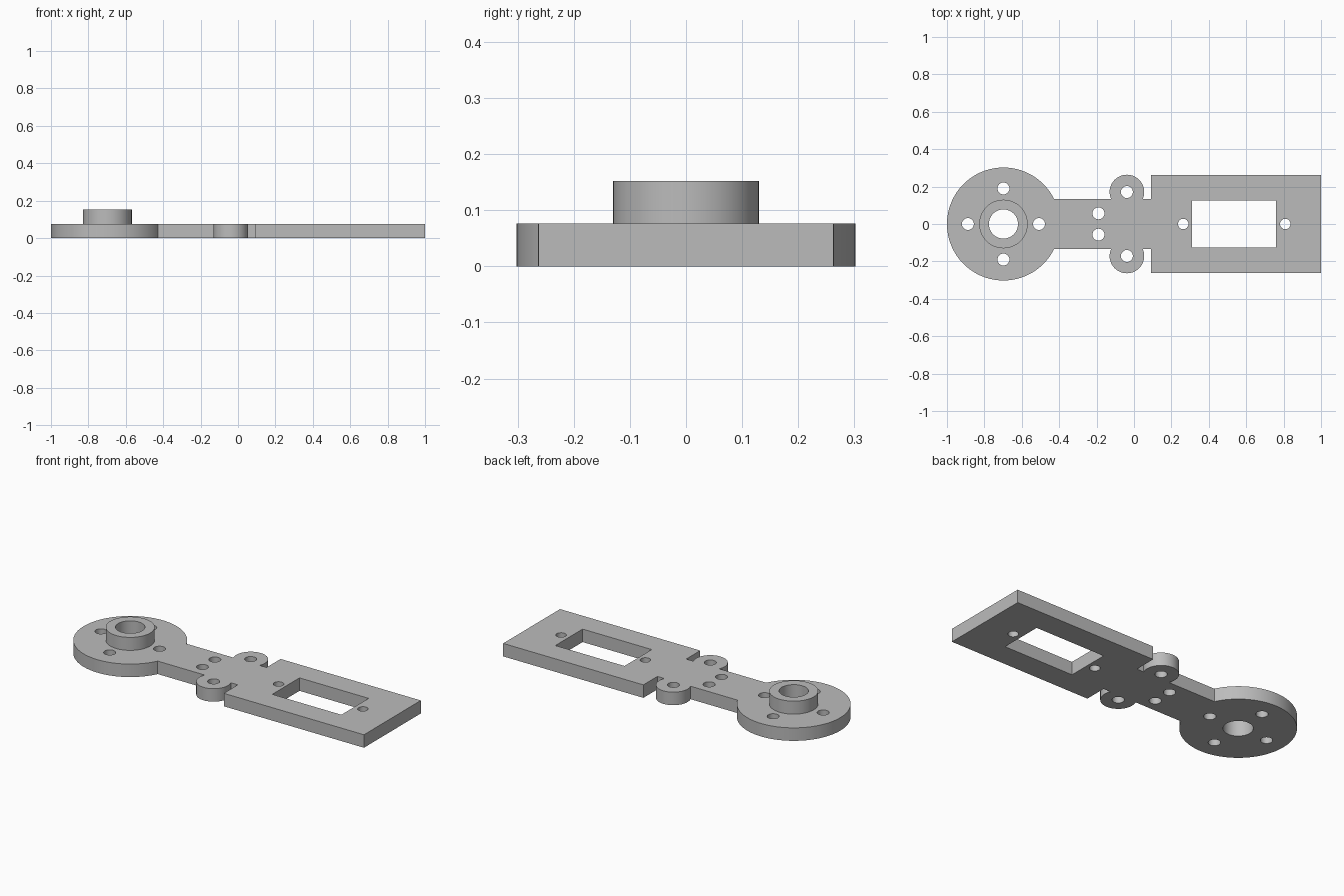
import bpy, bmesh
from math import sin, cos, asin, pi, sqrt

if "Cube" in bpy.data.objects:
    bpy.data.objects.remove(bpy.data.objects["Cube"], do_unlink=True)

grey = bpy.data.materials.new("plain grey")
grey.use_nodes = True
grey.diffuse_color = (0.5, 0.5, 0.5, 1)
grey.node_tree.nodes["Principled BSDF"].inputs["Base Color"].default_value = grey.diffuse_color


def arc(x, y, r, start=0.0, end=2 * pi, n=48):
    """Points on an arc; a full circle leaves out the repeated end point."""
    full = abs(end - start - 2 * pi) < 1e-6
    count = n if full else n + 1
    return [(x + r * cos(start + (end - start) * i / n),
             y + r * sin(start + (end - start) * i / n)) for i in range(count)]


def slab(name, loops, bottom, top):
    """Extruded profile: first loop is the outline, the others are openings."""
    bm = bmesh.new()
    edges = []
    for loop in loops:
        verts = [bm.verts.new((x, y, bottom)) for x, y in loop]
        edges += [bm.edges.new((v, verts[i - 1])) for i, v in enumerate(verts)]
    bmesh.ops.triangle_fill(bm, edges=edges, use_beauty=True, normal=(0, 0, 1))
    result = bmesh.ops.extrude_face_region(bm, geom=bm.faces[:], use_keep_orig=True)
    for item in result["geom"]:
        if isinstance(item, bmesh.types.BMVert):
            item.co.z = top
    bmesh.ops.recalc_face_normals(bm, faces=bm.faces[:])
    mesh = bpy.data.meshes.new(name)
    bm.to_mesh(mesh)
    bm.free()
    mesh.materials.append(grey)
    obj = bpy.data.objects.new(name, mesh)
    bpy.context.collection.objects.link(obj)
    bpy.ops.object.select_all(action="DESELECT")
    obj.select_set(True)
    bpy.context.view_layer.objects.active = obj
    bpy.ops.object.shade_smooth_by_angle(angle=0.5)
    return obj


THICK, BOSS_TOP = 0.076, 0.152
DISC_X, DISC_R = -0.698, 0.302
ARM = 0.133
EAR_X, EAR_Y, EAR_R = -0.038, 0.171, 0.0925
BODY_X, BODY_Y = 0.092, 0.263
BORE_R, HOLE_R, SCREW_R = 0.078, 0.032, 0.028

# Outline: round end, arm, ear and rectangular body; lower half then mirrored
disc_angle = asin(ARM / DISC_R)
ear_angle = asin((EAR_Y - ARM) / EAR_R)
lower = arc(DISC_X, 0, DISC_R, pi, 2 * pi - disc_angle, 40)
lower += arc(EAR_X, -EAR_Y, EAR_R, pi - ear_angle, 2 * pi + ear_angle, 36)
lower += [(BODY_X, -ARM), (BODY_X, -BODY_Y), (1, -BODY_Y)]
outline = lower + [(x, -y) for x, y in reversed(lower[1:])]

# Openings: bore, bolt holes around it, arm and ear holes, window with screws
bore = arc(DISC_X, 0, BORE_R)
openings = [bore]
for dx, dy in ((1, 0), (0, 1), (-1, 0), (0, -1)):
    openings.append(arc(DISC_X + 0.19 * dx, 0.19 * dy, HOLE_R, n=24))
for side in (-1, 1):
    openings.append(arc(-0.19, 0.057 * side, HOLE_R, n=24))
    openings.append(arc(EAR_X, EAR_Y * side, HOLE_R, n=24))
for x in (0.263, 0.809):
    openings.append(arc(x, 0, SCREW_R, n=24))
openings.append([(0.31, -0.126), (0.758, -0.126), (0.758, 0.126), (0.31, 0.126)])

slab("bracket_plate", [outline] + openings, 0, THICK)
slab("bearing_collar", [arc(DISC_X, 0, 0.13), bore], THICK, BOSS_TOP)
